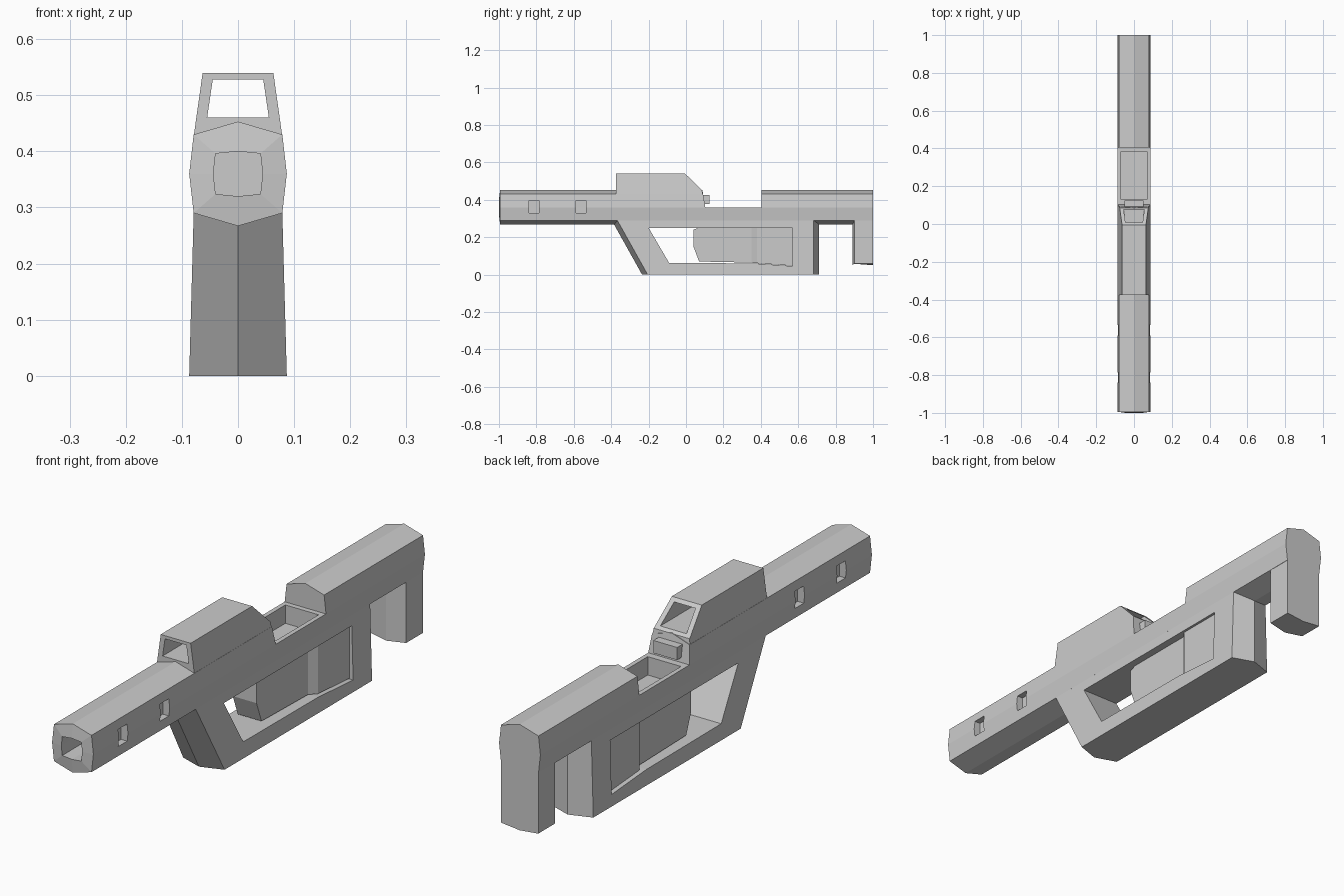
import bpy, bmesh

if "Cube" in bpy.data.objects:
    bpy.data.objects.remove(bpy.data.objects["Cube"])


def loft(name, rings):
    """Skin a solid through matching rings of points, with both ends capped."""
    bm = bmesh.new()
    vs = [[bm.verts.new(p) for p in r] for r in rings]
    n = len(vs[0])
    for a, b in zip(vs, vs[1:]):
        for i in range(n):
            j = (i + 1) % n
            bm.faces.new((a[i], a[j], b[j], b[i]))
    bm.faces.new(vs[0])
    bm.faces.new(vs[-1])
    bmesh.ops.recalc_face_normals(bm, faces=bm.faces)
    me = bpy.data.meshes.new(name)
    bm.to_mesh(me)
    bm.free()
    ob = bpy.data.objects.new(name, me)
    bpy.context.collection.objects.link(ob)
    return ob


def prism(name, profile, width):
    """Side profile (y, z) spread across x; width gives the half width at z."""
    return loft(name, [[(s * width(z), y, z) for y, z in profile] for s in (-1, 1)])


def box(name, x0, x1, y0, y1, z0, z1):
    return loft(name, [[(x0, y, z0), (x1, y, z0), (x1, y, z1), (x0, y, z1)] for y in (y0, y1)])


def combine(ob, tool, op):
    """Apply a boolean and remove the helper."""
    mod = ob.modifiers.new("bool", 'BOOLEAN')
    mod.operation, mod.solver, mod.object = op, 'EXACT', tool
    tool.hide_render = True
    bpy.context.view_layer.objects.active = ob
    bpy.ops.object.modifier_apply(modifier=mod.name)
    bpy.data.objects.remove(tool)


def octagon(y, half, corner_x, corner_z, side_x):
    pts = [(0, half), (corner_x, corner_z), (side_x, 0), (corner_x, -corner_z),
           (0, -half), (-corner_x, -corner_z), (-side_x, 0), (-corner_x, corner_z)]
    return [(x, y, 0.36 + z) for x, z in pts]


# long eight-sided barrel and stock, with a slightly domed muzzle
outer = (0.093, 0.079, 0.07, 0.087)
bore = (0.04, 0.04, 0.036, 0.044)
body = loft("rifle_body", [octagon(-1, *bore), octagon(-0.994, *outer), octagon(1, *outer)])


# lower frame with ridged front and back
def frame_ring(z, x, front, back):
    return [(0, front, z), (x, front + 0.03, z), (x, back - 0.03, z),
            (0, back, z), (-x, back - 0.03, z), (-x, front + 0.03, z)]


frame = loft("lower_frame", [frame_ring(0, 0.087, -0.235, 0.712),
                             frame_ring(0.34, 0.0776, -0.425, 0.712)])
combine(body, frame, 'UNION')


# stock leg at the back
def leg_ring(z, drop):
    x = 0.078
    return [(0, 0.89, z - drop), (x, 0.9, z), (x, 1, z),
            (0, 1, z - drop), (-x, 1, z), (-x, 0.9, z)]


combine(body, loft("stock_leg", [leg_ring(0.058, 0.008), leg_ring(0.33, 0)]), 'UNION')

# ejection gap in the top and the open tray below it
gap = prism("gap_cutter", [(0.103, 0.36), (0.405, 0.36), (0.405, 0.5), (0.08, 0.5)], lambda z: 0.2)
combine(body, gap, 'DIFFERENCE')
combine(body, box("tray_cutter", -0.07, 0.07, 0.13, 0.385, 0.29, 0.38), 'DIFFERENCE')

# sight housing with a see-through tunnel
sight = prism("sight_housing", [(-0.375, 0.425), (-0.375, 0.54), (-0.005, 0.54),
                                (0.086, 0.45), (0.09, 0.425)],
              lambda z: 0.063 + (0.54 - z) * 0.141)
combine(body, sight, 'UNION')
tunnel = loft("tunnel_cutter", [[(-0.055, y, 0.46), (0.055, y, 0.46),
                                 (0.045, y, 0.528), (-0.045, y, 0.528)] for y in (-0.5, 0.2)])
combine(body, tunnel, 'DIFFERENCE')

# muzzle bore and side vents
combine(body, loft("bore_cutter", [octagon(-1.01, *bore), octagon(-0.8, *bore)]), 'DIFFERENCE')
for y in (-0.813, -0.562):
    for x0, x1 in ((0.058, 0.12), (-0.12, -0.058)):
        combine(body, box("vent_cutter", x0, x1, y - 0.027, y + 0.027, 0.33, 0.395), 'DIFFERENCE')

# window through the lower frame
window = prism("window_cutter", [(-0.2, 0.25), (-0.09, 0.062), (0.36, 0.06),
                                 (0.57, 0.045), (0.57, 0.25)], lambda z: 0.2)
combine(body, window, 'DIFFERENCE')

# grip block in the window, stepping wider toward the back
stations = [(0.04, 0.05, 0.15, 0.24), (0.07, 0.05, 0.07, 0.252), (0.35, 0.05, 0.064, 0.252),
            (0.38, 0.07, 0.061, 0.252), (0.572, 0.07, 0.047, 0.252)]
loft("grip_block", [[(-x, y, lo), (x, y, lo), (x, y, hi), (-x, y, hi)]
                    for y, x, lo, hi in stations])

# small block behind the sight
box("rear_block", -0.05, 0.05, 0.085, 0.125, 0.377, 0.425)
